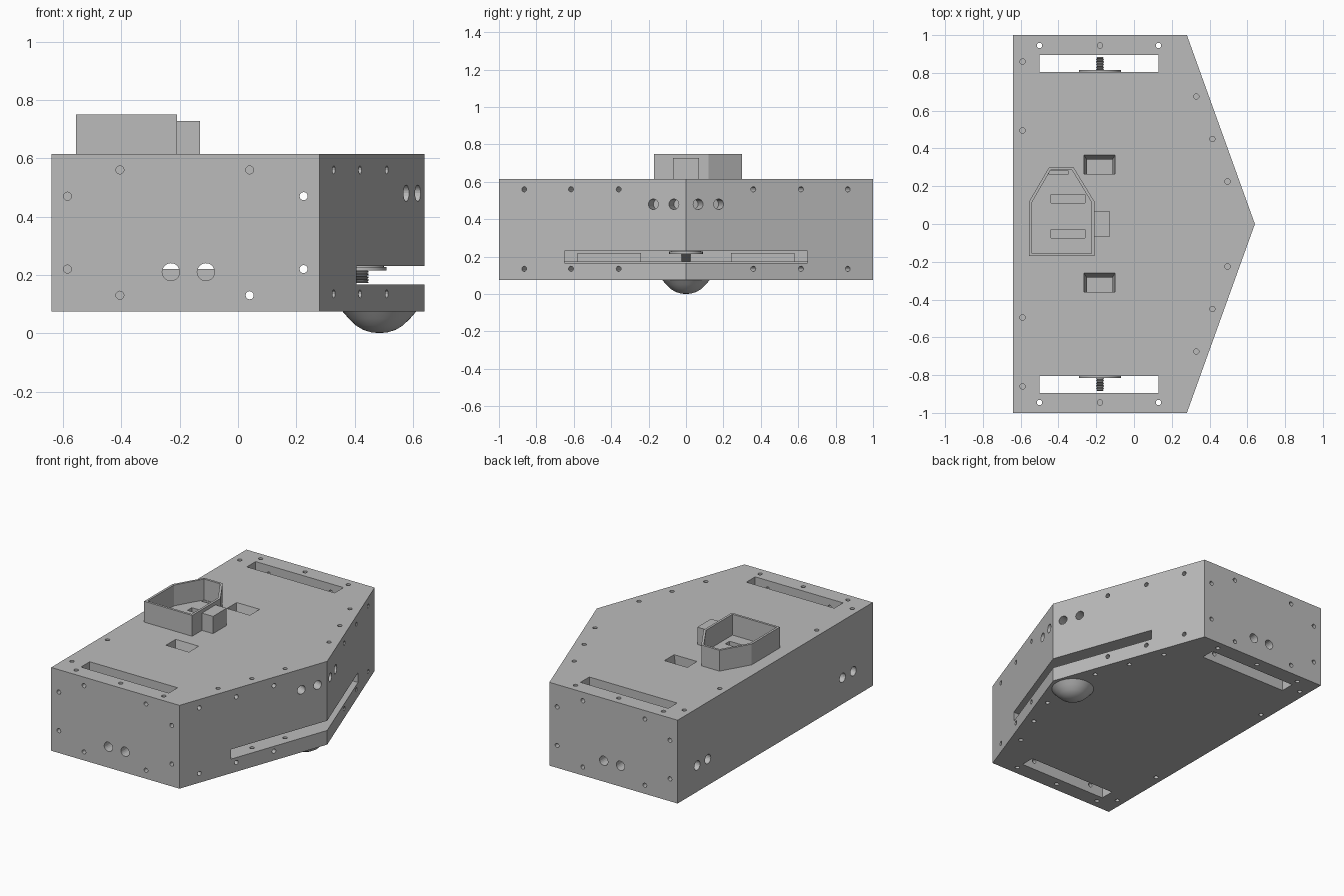
import bpy, bmesh, math
from mathutils import Vector, Matrix

if "Cube" in bpy.data.objects:
    bpy.data.objects.remove(bpy.data.objects["Cube"])

GREY = (0.5, 0.5, 0.5, 1)
mat = bpy.data.materials.new("plain grey")
mat.use_nodes = True
mat.diffuse_color = GREY
mat.node_tree.nodes["Principled BSDF"].inputs["Base Color"].default_value = GREY

Z0, Z1, WALL = 0.075, 0.615, 0.1


def finish(bm, name, smooth=False):
    bmesh.ops.recalc_face_normals(bm, faces=bm.faces)
    me = bpy.data.meshes.new(name)
    bm.to_mesh(me)
    bm.free()
    me.materials.append(mat)
    ob = bpy.data.objects.new(name, me)
    bpy.context.collection.objects.link(ob)
    if smooth:
        activate(ob)
        bpy.ops.object.shade_smooth_by_angle(angle=math.radians(35))
    return ob


def activate(ob):
    bpy.ops.object.select_all(action='DESELECT')
    ob.select_set(True)
    bpy.context.view_layer.objects.active = ob


def box(bm, x0, x1, y0, y1, z0, z1):
    m = Matrix.Translation(((x0 + x1) / 2, (y0 + y1) / 2, (z0 + z1) / 2))
    m = m @ Matrix.Diagonal((x1 - x0, y1 - y0, z1 - z0, 1))
    return bmesh.ops.create_cube(bm, size=1, matrix=m)["verts"]


def rod(bm, centre, axis, r, length, seg=20):
    rot = Vector(axis).to_track_quat('Z', 'Y').to_matrix().to_4x4()
    bmesh.ops.create_cone(bm, cap_ends=True, segments=seg, radius1=r, radius2=r,
                          depth=length, matrix=Matrix.Translation(centre) @ rot)


def prism(bm, pts, z0, z1):
    low = [bm.verts.new((x, y, z0)) for x, y in pts]
    top = [bm.verts.new((x, y, z1)) for x, y in pts]
    bm.faces.new(low)
    bm.faces.new(top)
    for i in range(len(pts)):
        j = (i + 1) % len(pts)
        bm.faces.new((low[i], low[j], top[j], top[i]))


def lathe(name, profile, matrix, seg=32):
    bm = bmesh.new()
    vs = [bm.verts.new((r, 0, z)) for r, z in profile]
    es = [bm.edges.new(p) for p in zip(vs, vs[1:])]
    bmesh.ops.spin(bm, geom=vs + es, cent=(0, 0, 0), axis=(0, 0, 1),
                   angle=math.tau, steps=seg)
    bmesh.ops.remove_doubles(bm, verts=bm.verts, dist=0.0005)
    bmesh.ops.transform(bm, matrix=matrix, verts=bm.verts)
    return finish(bm, name, True)


def cut(target, bm):
    tool = finish(bm, "cutter")
    tool.hide_render = True
    mod = target.modifiers.new("cut", 'BOOLEAN')
    mod.operation, mod.solver, mod.object = 'DIFFERENCE', 'EXACT', tool
    activate(target)
    bpy.ops.object.modifier_apply(modifier=mod.name)
    bpy.data.objects.remove(tool)


# Hollow five-sided chassis
bm = bmesh.new()
prism(bm, [(-.64, -1), (.28, -1), (.64, 0), (.28, 1), (-.64, 1)], Z0, Z1)
chassis = finish(bm, "chassis")
bm = bmesh.new()
prism(bm, [(-.54, -.9), (.21, -.9), (.534, 0), (.21, .9), (-.54, .9)],
      Z0 + WALL, Z1 - WALL)
cut(chassis, bm)

# Wheel slots through top and bottom
bm = bmesh.new()
for s in (-1, 1):
    ys = sorted((s * .805, s * .895))
    box(bm, -.5, .13, *ys, 0, .8)
cut(chassis, bm)

# Openings in the top plate: tapered pockets and slots under the tower
bm = bmesh.new()
for y in (-.31, .315):
    for v in box(bm, -.265, -.1, y - .05, y + .05, .45, Z1 + .001):
        if v.co.z < .5:
            v.co.x = -.1825 + (v.co.x + .1825) * .7
            v.co.y = y - .05 if v.co.y < y else y + .01
for y0, y1 in ((.11, .155), (-.075, -.03)):
    box(bm, -.44, -.26, y0, y1, .45, .7)
box(bm, -.45, -.35, .262, .282, .45, .7)
cut(chassis, bm)

# Wide horizontal slot across the nose
bm = bmesh.new()
box(bm, .25, .7, -.65, .65, .167, .23)
cut(chassis, bm)

# Screw holes in the top and bottom plates
bm = bmesh.new()
spots = [(-.59, .86), (-.59, .495), (-.18, .945), (.33, .675), (.415, .45), (.495, .225)]
for s in (-1, 1):
    for x, y in spots:
        for z in (Z0, Z1):
            rod(bm, (x, s * y, z), (0, 0, 1), .014, .2, 12)
    for x in (-.5, .13):
        rod(bm, (x, s * .945, .35), (0, 0, 1), .014, 1, 12)
cut(chassis, bm)

# Screw and cable holes in the side walls
bm = bmesh.new()
for s in (-1, 1):
    for x, z in ((-.585, .47), (-.585, .22), (-.405, .56), (-.405, .13), (.04, .56)):
        rod(bm, (x, s, z), (0, 1, 0), .014, .22, 12)
    for x in (-.23, -.11):
        rod(bm, (x, s, .21), (0, 1, 0), .03, .24)
for x, z in ((.225, .47), (.225, .22), (.04, .13)):
    rod(bm, (x, 0, z), (0, 1, 0), .014, 2.2, 12)
cut(chassis, bm)

# Holes in the nose walls and the rear wall
bm = bmesh.new()
for s in (-1, 1):
    n = (.941, s * .339, 0)
    for y in (.36, .615, .865):
        for z in (.56, .135):
            rod(bm, (.64 - .36 * y, s * y, z), n, .014, .16, 12)
    for y in (.065, .175):
        rod(bm, (.64 - .36 * y, s * y, .48), n, .028, .16)
    for y in (.69, .8):
        rod(bm, (-.64, s * y, .245), (1, 0, 0), .03, .24)
cut(chassis, bm)

# Open tower on top with its small side block
bm = bmesh.new()
prism(bm, [(-.555, -.17), (-.21, -.17), (-.21, .12), (-.32, .3), (-.45, .3), (-.555, .12)],
      Z1, .75)
tower = finish(bm, "tower")
bm = bmesh.new()
prism(bm, [(-.54, -.155), (-.225, -.155), (-.225, .115), (-.328, .285), (-.442, .285),
           (-.54, .115)], Z1 - .05, .8)
cut(tower, bm)
bm = bmesh.new()
box(bm, -.21, -.13, -.07, .07, Z1, .727)
finish(bm, "tower_block")

# Rounded skid under the nose
lathe("nose_skid", [(0, Z0 + .01), (.127, Z0 + .01), (.127, Z0), (.105, .05), (.08, .026),
                    (.055, .011), (.028, .003), (0, 0)],
      Matrix.Translation((.485, 0, 0)), 40)


def hub(name, matrix, disc_r, bolt_r, length):
    """Flat disc with a threaded bolt rising from it along local z."""
    lathe(name + "_disc", [(0, 0), (disc_r, 0), (disc_r, .012), (0, .012)], matrix)
    n = 8
    thread = [(0, .01)]
    for i in range(n):
        z = .012 + (length - .012) * i / n
        thread += [(bolt_r * .75, z), (bolt_r, z + length / n * .45)]
    thread += [(bolt_r * .75, length), (0, length)]
    lathe(name + "_bolt", thread, matrix, 16)


# Nose spindle pointing down, with its motor above
hub("spindle", Matrix.Translation((.42, 0, .227)) @ Matrix.Rotation(math.pi, 4, 'X'),
    .09, .03, .055)
bm = bmesh.new()
rod(bm, (.42, 0, .34), (0, 0, 1), .08, .23, 32)
finish(bm, "spindle_motor", True)

# Wheel hubs, drive motors and their mounts
for s, side in ((-1, "right"), (1, "left")):
    turn = Matrix.Rotation(-s * math.pi / 2, 4, 'X')
    hub(side + "_hub", Matrix.Translation((-.18, s * .803, .345)) @ turn, .112, .021, .08)
    bm = bmesh.new()
    rod(bm, (-.18, s * .6, .345), (0, 1, 0), .1, .4, 32)
    finish(bm, side + "_motor", True)
    bm = bmesh.new()
    ys = sorted((s * .24, s * .58))
    box(bm, -.3, -.06, *ys, Z0 + WALL, .22)
    finish(bm, side + "_motor_mount")
